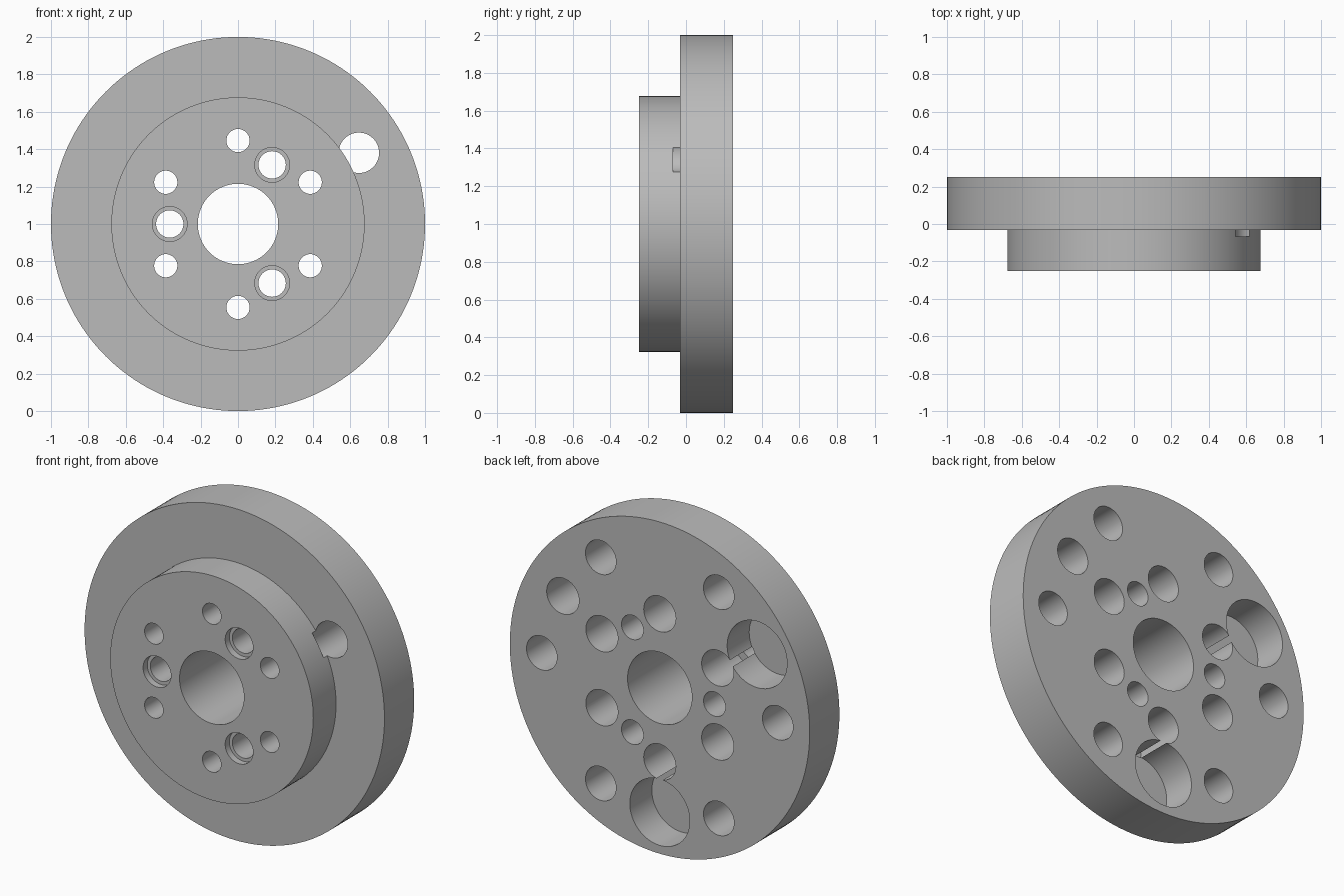
import bpy, bmesh
from math import sin, cos, pi, radians

cube = bpy.data.objects.get("Cube")
if cube:
    bpy.data.objects.remove(cube, do_unlink=True)

BACK, STEP, FRONT = 0.25, -0.033, -0.25

steel = bpy.data.materials.new("plain_grey")
steel.use_nodes = True
grey = (0.5, 0.5, 0.5, 1)
steel.diffuse_color = grey
steel.node_tree.nodes["Principled BSDF"].inputs["Base Color"].default_value = grey


def turned(name, profile, x=0, z=1, sides=64):
    """Closed solid turned about the y direction from (radius, y) points."""
    bm = bmesh.new()
    rings = [[bm.verts.new((x + r * cos(2 * pi * i / sides), y,
                            z + r * sin(2 * pi * i / sides)))
              for i in range(sides)] for r, y in profile]
    for a, b in zip(rings, rings[1:]):
        for i in range(sides):
            j = (i + 1) % sides
            bm.faces.new((a[i], a[j], b[j], b[i]))
    bm.faces.new(rings[0])
    bm.faces.new(rings[-1])
    bmesh.ops.recalc_face_normals(bm, faces=bm.faces)
    mesh = bpy.data.meshes.new(name)
    bm.to_mesh(mesh)
    bm.free()
    mesh.materials.append(steel)
    obj = bpy.data.objects.new(name, mesh)
    bpy.context.collection.objects.link(obj)
    return obj


# Stepped body: wide plate with a raised hub on the front
plate = turned("flange_plate", [(0.677, FRONT), (0.677, STEP), (1, STEP), (1, BACK)], sides=160)
cutters = []


def drill(name, ring, angle, radius, front, back):
    a = radians(angle)
    cutter = turned(name, [(radius, front), (radius, back)], ring * cos(a), 1 + ring * sin(a))
    cutter.hide_render = True
    cutters.append(cutter)


OUT = 0.4
# Central bore
drill("centre_bore", 0, 0, 0.215, -OUT, OUT)
# Six bolt holes, counterbored from the back
for angle in range(30, 390, 60):
    drill("bolt_hole", 0.446, angle, 0.062, -OUT, OUT)
    drill("bolt_counterbore", 0.446, angle, 0.107, -0.068, OUT)
# Three pin holes with shallow recesses on the hub face
for angle in (60, 180, 300):
    drill("pin_hole", 0.365, angle, 0.073, -OUT, OUT)
    drill("pin_recess", 0.365, angle, 0.093, FRONT + 0.04, -OUT)
# Six blind holes around the back rim
for angle in range(0, 360, 60):
    drill("rim_hole", 0.787, angle, 0.102, 0.0, OUT)
# One hole through the rim that nicks the hub, and two large blind pockets
drill("rim_through_hole", 0.75, 30.5, 0.108, -0.068, OUT)
for angle in (150, 270):
    drill("large_pocket", 0.75, angle, 0.2, 0.04, OUT)

# Cut all holes, then discard the cutters
bpy.ops.object.select_all(action='DESELECT')
bpy.context.view_layer.objects.active = plate
plate.select_set(True)
for cutter in cutters:
    mod = plate.modifiers.new(cutter.name, 'BOOLEAN')
    mod.operation = 'DIFFERENCE'
    mod.solver = 'EXACT'
    mod.object = cutter
    bpy.ops.object.modifier_apply(modifier=mod.name)
for cutter in cutters:
    bpy.data.objects.remove(cutter, do_unlink=True)

bpy.ops.object.shade_smooth_by_angle(angle=radians(30))
